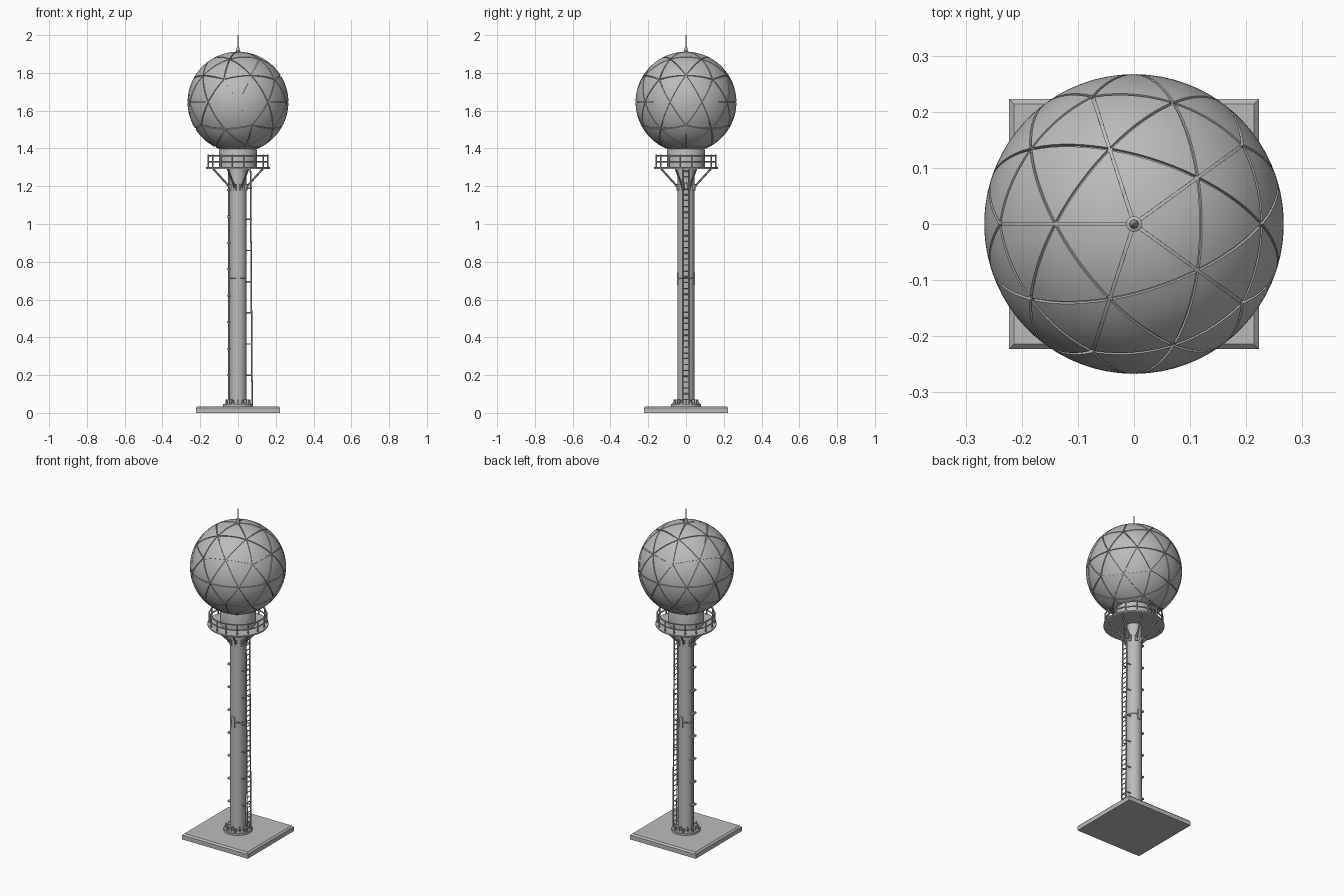
import bpy, bmesh
from math import sin, cos, pi
from mathutils import Vector, Matrix

cube = bpy.data.objects.get("Cube")
if cube:
    bpy.data.objects.remove(cube, do_unlink=True)

grey = bpy.data.materials.new("light_grey_metal")
grey.use_nodes = True
GREY = (0.5, 0.5, 0.5, 1)
grey.diffuse_color = GREY
grey.node_tree.nodes["Principled BSDF"].inputs["Base Color"].default_value = GREY


def finish(name, bm, smooth=True):
    mesh = bpy.data.meshes.new(name)
    bm.to_mesh(mesh)
    bm.free()
    mesh.materials.append(grey)
    obj = bpy.data.objects.new(name, mesh)
    bpy.context.collection.objects.link(obj)
    if smooth:
        bpy.ops.object.select_all(action="DESELECT")
        obj.select_set(True)
        bpy.context.view_layer.objects.active = obj
        bpy.ops.object.shade_smooth_by_angle(angle=pi / 6)
    return obj


def add_box(bm, center, size, turn=0):
    spin = Matrix.Rotation(turn, 4, "Z")
    mat = spin @ Matrix.Translation(center) @ Matrix.Diagonal((*size, 1))
    bmesh.ops.create_cube(bm, size=1, matrix=mat)


def add_rod(bm, a, b, radius, sides=8):
    a, b = Vector(a), Vector(b)
    turn = (b - a).to_track_quat("Z", "Y").to_matrix().to_4x4()
    bmesh.ops.create_cone(bm, cap_ends=True, segments=sides, radius1=radius, radius2=radius,
                          depth=(b - a).length, matrix=Matrix.Translation((a + b) / 2) @ turn)


def lathe(name, profile, sides=48, turn=0):
    bm = bmesh.new()
    rings = [[bm.verts.new((r * cos(turn + 2 * pi * i / sides), r * sin(turn + 2 * pi * i / sides), z))
              for i in range(sides)] for r, z in profile]
    for low, high in zip(rings, rings[1:]):
        for i in range(sides):
            j = (i + 1) % sides
            bm.faces.new((low[i], low[j], high[j], high[i]))
    bm.faces.new(rings[0][::-1])
    bm.faces.new(rings[-1])
    return finish(name, bm)


def polar(r, angle, z):
    return (r * cos(angle), r * sin(angle), z)


# Square foundation with a chamfered top edge
bm = bmesh.new()
add_box(bm, (0, 0, 0.0175), (0.445, 0.445, 0.035))
top = [e for e in bm.edges if all(v.co.z > 0.03 for v in e.verts)]
bmesh.ops.bevel(bm, geom=top, offset=0.009, segments=1, affect="EDGES")
finish("foundation_slab", bm, False)

# Column, in two lengths with a fine seam
R = 0.044
lathe("column", [(R, 0.03), (R, 0.705), (R - 0.002, 0.707), (R - 0.002, 0.711),
                 (R, 0.713), (R, 1.31)])
lathe("base_flange", [(0.08, 0.035), (0.08, 0.046), (0.078, 0.048)])
bm = bmesh.new()
for i in range(8):
    a = 2 * pi * (i + 0.5) / 8
    add_rod(bm, polar(0.067, a, 0.045), polar(0.067, a, 0.056), 0.009, 6)
    add_rod(bm, polar(0.067, a, 0.05), polar(0.067, a, 0.068), 0.005, 8)
    add_box(bm, (0.053, 0, 0.058), (0.024, 0.005, 0.024), a + pi / 8)
finish("base_bolts_and_gussets", bm, False)

# Plates that tie the two column lengths together
bm = bmesh.new()
for side in (-1, 1):
    add_box(bm, (0, side * R, 0.71), (0.02, 0.008, 0.065))
finish("splice_plates", bm, False)

# Ladder and its standoffs
bm = bmesh.new()
for side in (-1, 1):
    add_rod(bm, (0.075, side * 0.018, 0.045), (0.066, side * 0.018, 1.3), 0.004)
    for i in range(7):
        z = 0.2 + 0.165 * i
        add_rod(bm, (0.035, side * 0.018, z), (0.073, side * 0.018, z), 0.0035, 6)
for i in range(40):
    z = 0.07 + i * 0.031
    x = 0.075 - 0.009 * (z - 0.045) / 1.255
    add_rod(bm, (x, -0.018, z), (x, 0.018, z), 0.003, 6)
finish("ladder", bm)

# Cable conduit clipped to the opposite side
bm = bmesh.new()
add_rod(bm, (-0.047, 0, 0.05), (-0.047, 0, 1.29), 0.005)
for i in range(8):
    add_box(bm, (-0.045, 0, 0.2 + 0.14 * i), (0.026, 0.036, 0.009))
finish("conduit_with_clips", bm)

# Round platform, braces and collar
lathe("platform_deck", [(0.167, 1.29), (0.17, 1.292), (0.17, 1.3), (0.167, 1.302)], 32, pi / 32)
lathe("dome_collar", [(0.1, 1.3), (0.1, 1.39), (0.094, 1.41)])
bm = bmesh.new()
for i in range(8):
    a = 2 * pi * (i + 0.5) / 8
    add_rod(bm, polar(0.042, a, 1.19), polar(0.142, a, 1.292), 0.0055)
    add_box(bm, (R + 0.003, 0, 1.195), (0.008, 0.016, 0.035), a)
finish("platform_braces", bm)

# Railing
bm = bmesh.new()
corners = [2 * pi * (i + 0.5) / 16 for i in range(16)]
for a, b in zip(corners, corners[1:] + corners[:1]):
    add_rod(bm, polar(0.16, a, 1.3), polar(0.16, a, 1.367), 0.0045)
    for z in (1.33, 1.362):
        add_rod(bm, polar(0.16, a, z), polar(0.16, b, z), 0.004)
finish("platform_railing", bm)

# Dome core, showing in the joints between panels
CENTER, DOME = Vector((0, 0, 1.645)), 0.267
bm = bmesh.new()
bmesh.ops.create_uvsphere(bm, u_segments=64, v_segments=32, radius=DOME - 0.006,
                          matrix=Matrix.Translation(CENTER))
finish("dome_core", bm)

# Triangular dome panels
bm = bmesh.new()
bmesh.ops.create_icosphere(bm, subdivisions=2, radius=DOME, matrix=Matrix.Rotation(pi, 4, "Z"))
panels = list(bm.faces)
rim = bmesh.ops.inset_individual(bm, faces=panels, thickness=0.005)["faces"]
bmesh.ops.delete(bm, geom=rim, context="FACES")
bmesh.ops.subdivide_edges(bm, edges=bm.edges[:], cuts=6, use_grid_fill=True)
for v in bm.verts:
    v.co = v.co.normalized() * DOME
border = [e for e in bm.edges if e.is_boundary]
walls = bmesh.ops.extrude_edge_only(bm, edges=border)["geom"]
for v in walls:
    if isinstance(v, bmesh.types.BMVert):
        v.co *= 0.97
bmesh.ops.recalc_face_normals(bm, faces=bm.faces[:])
bmesh.ops.translate(bm, verts=bm.verts[:], vec=CENTER)
finish("dome_panels", bm)

# Mast on the crown
lathe("crown_mast", [(0.014, 1.9), (0.014, 1.915), (0.008, 1.918), (0.007, 1.935),
                     (0.004, 1.94), (0.002, 2.0)], 16)
